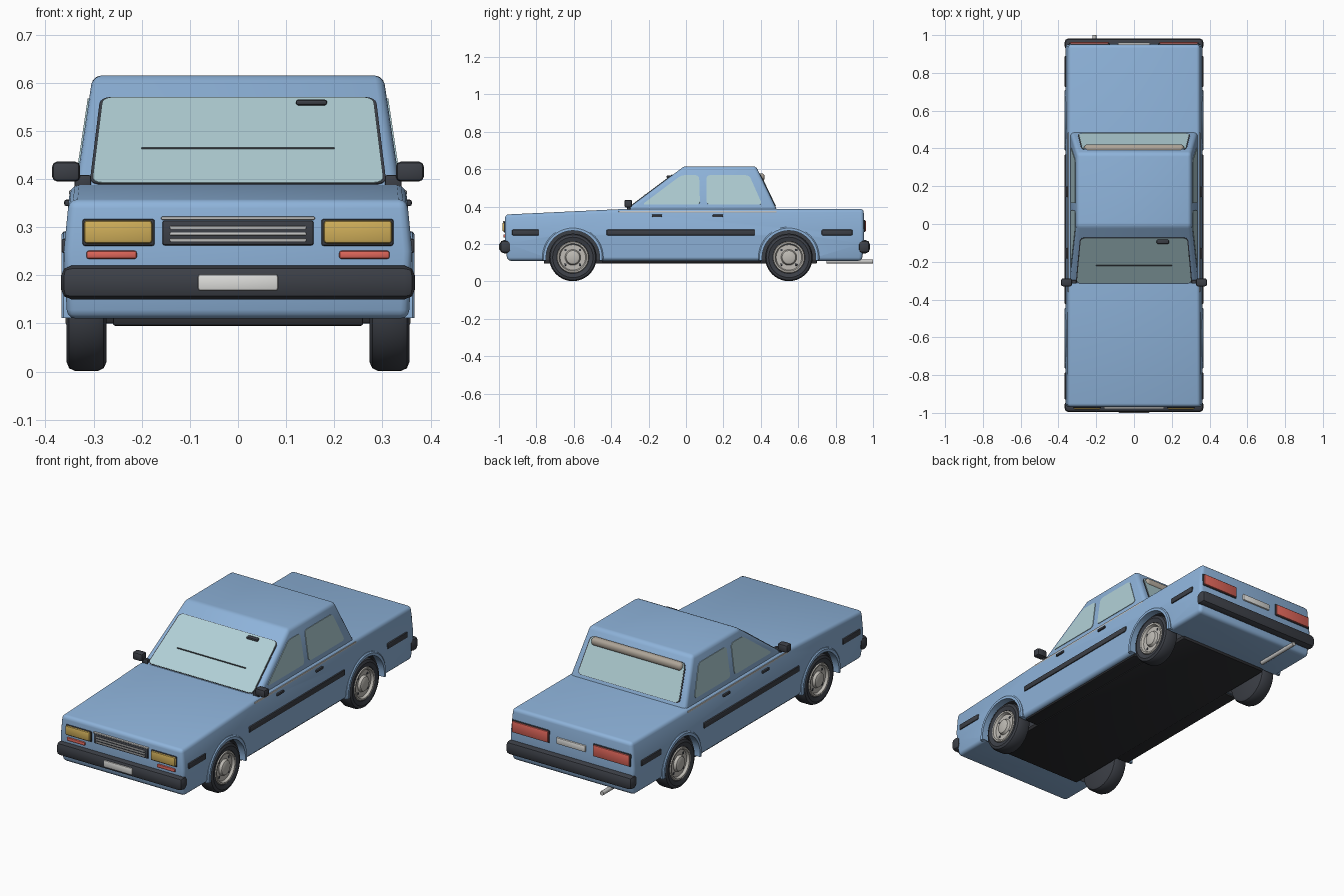
import bpy, bmesh, math
from mathutils import Vector

if "Cube" in bpy.data.objects:
    bpy.data.objects.remove(bpy.data.objects["Cube"])


def material(name, r, g, b):
    m = bpy.data.materials.new(name)
    m.diffuse_color = (r, g, b, 1)
    m.use_nodes = True
    m.node_tree.nodes["Principled BSDF"].inputs["Base Color"].default_value = m.diffuse_color
    return m


PAINT = material("blue paint", 0.27, 0.45, 0.70)
GLASS = material("pale glass", 0.44, 0.63, 0.67)
DARK = material("dark rubber", 0.045, 0.05, 0.062)
BLACK = material("black underside", 0.025, 0.026, 0.03)
AMBER = material("amber lamp", 0.62, 0.42, 0.10)
RED = material("red lamp", 0.72, 0.13, 0.10)
CHROME = material("chrome", 0.56, 0.56, 0.55)
WHITE = material("white plate", 0.72, 0.72, 0.70)
HUB = material("wheel grey", 0.52, 0.50, 0.46)
TAN = material("tan blind", 0.42, 0.37, 0.31)


def finish(bm, name, mat, angle=35):
    bmesh.ops.recalc_face_normals(bm, faces=bm.faces)
    me = bpy.data.meshes.new(name)
    bm.to_mesh(me)
    bm.free()
    me.materials.append(mat)
    me.shade_smooth()
    me.set_sharp_from_angle(angle=math.radians(angle))
    ob = bpy.data.objects.new(name, me)
    bpy.context.collection.objects.link(ob)
    return ob


def bevel_sharp(bm, width, segments):
    edges = [e for e in bm.edges if e.is_manifold and e.calc_face_angle() > 0.5]
    bmesh.ops.bevel(bm, geom=edges, offset=width, segments=segments,
                    profile=0.5, affect='EDGES', clamp_overlap=True)


def box(name, mat, x, y, z, bevel=0.0, segments=2):
    """Box from (min, max) pairs."""
    bm = bmesh.new()
    bmesh.ops.create_cube(bm, size=1)
    for v in bm.verts:
        v.co = Vector(((r[0] + r[1]) / 2 + c * (r[1] - r[0]))
                      for r, c in zip((x, y, z), v.co))
    if bevel:
        bevel_sharp(bm, bevel, segments)
    return finish(bm, name, mat)


def side_box(name, mat, s, x, y, z, bevel=0.0):
    return box(name, mat, sorted((s * x[0], s * x[1])), y, z, bevel)


def plate(name, mat, pts, thick, radius, grow=0.0):
    """Thin rounded panel centred on the plane of its corner points."""
    pts = [Vector(p) for p in pts]
    c = sum(pts, Vector()) / len(pts)
    pts = [p + (p - c).normalized() * grow for p in pts]
    bm = bmesh.new()
    bm.faces.new([bm.verts.new(p) for p in pts])
    bmesh.ops.bevel(bm, geom=bm.verts[:], offset=radius, segments=4,
                    profile=0.5, affect='VERTICES')
    bm.normal_update()
    f = bm.faces[:][0]
    n = f.normal.copy()
    for v in bm.verts:
        v.co -= n * thick / 2
    ext = bmesh.ops.extrude_face_region(bm, geom=[f], use_keep_orig=True)
    for v in ext["geom"]:
        if isinstance(v, bmesh.types.BMVert):
            v.co += n * thick
    return finish(bm, name, mat)


def lathe(name, mat, profile, y, z, s=1, a0=0, a1=360, steps=40, closed=False):
    """Spin (radius, x) points about an axle parallel to x."""
    bm = bmesh.new()
    full = a1 - a0 == 360
    rings = []
    for i in range(steps if full else steps + 1):
        a = math.radians(a0 + (a1 - a0) * i / steps)
        rings.append([bm.verts.new((s * x, y + r * math.cos(a), z + r * math.sin(a)))
                      for r, x in profile])
    n = len(profile)
    for i in range(steps):
        p, q = rings[i], rings[(i + 1) % len(rings)]
        for j in range(n if closed else n - 1):
            k = (j + 1) % n
            bm.faces.new((p[j], p[k], q[k], q[j]))
    if closed and not full:
        bm.faces.new(rings[0])
        bm.faces.new(rings[-1])
    bmesh.ops.remove_doubles(bm, verts=bm.verts, dist=1e-5)
    return finish(bm, name, mat)


AXLES = {"front": -0.605, "rear": 0.55}
AXLE_Z = 0.128

# Lower body: side profile extruded across, fuller at the waist
outline = [(-0.955, 0.11), (-0.968, 0.2), (-0.968, 0.357), (-0.33, 0.387),
           (0.95, 0.387), (0.953, 0.2), (0.94, 0.11)]
bm = bmesh.new()
left = [bm.verts.new((-1, y, z)) for y, z in outline]
right = [bm.verts.new((1, y, z)) for y, z in outline]
bm.faces.new(left)
bm.faces.new(right)
for i in range(len(outline)):
    j = (i + 1) % len(outline)
    bm.faces.new((left[i], left[j], right[j], right[i]))
bmesh.ops.bisect_plane(bm, geom=bm.verts[:] + bm.edges[:] + bm.faces[:],
                       plane_co=(0, 0, 0.25), plane_no=(0, 0, 1))
for v in bm.verts:
    d = v.co.z - 0.25
    v.co.x *= 0.362 - (0.10 * d if d > 0 else -0.05 * d)
bmesh.ops.recalc_face_normals(bm, faces=bm.faces)
bevel_sharp(bm, 0.018, 3)
body = finish(bm, "body", PAINT)
body.data.materials.append(DARK)

# Wheel wells cut into the body, then lined dark
for y in AXLES.values():
    for s in (-1, 1):
        cutter = lathe("well_cutter", DARK, [(0, 0.25), (0.145, 0.25), (0.145, 0.5), (0, 0.5)],
                       y, AXLE_Z, s)
        mod = body.modifiers.new("well", 'BOOLEAN')
        mod.operation = 'DIFFERENCE'
        mod.solver = 'EXACT'
        mod.object = cutter
        bpy.context.view_layer.objects.active = body
        bpy.ops.object.modifier_apply(modifier=mod.name)
        bpy.data.objects.remove(cutter)
for p in body.data.polygons:
    near = min(math.hypot(p.center.y - y, p.center.z - AXLE_Z) for y in AXLES.values())
    p.material_index = 1 if near < 0.147 and abs(p.center.x) < 0.345 else 0
body.data.set_sharp_from_angle(angle=math.radians(35))


# Cabin: tapered block; helpers give its sloping planes
def side_x(z):
    return 0.338 - 0.15 * (z - 0.375)


def front_y(z):
    return -0.33 + (z - 0.375) / 0.75


def back_y(z):
    return 0.49 - 0.48 * (z - 0.375)


bm = bmesh.new()
bmesh.ops.create_cube(bm, size=2)
for v in bm.verts:
    z = 0.615 if v.co.z > 0 else 0.355
    v.co = (v.co.x * side_x(z), front_y(z) if v.co.y < 0 else back_y(z), z)
bevel_sharp(bm, 0.018, 3)
finish(bm, "cabin", PAINT)

# Windscreen and rear window, each on a dark seal
for name, fy, z0, z1, w0, w1 in (("windscreen", front_y, 0.39, 0.567, 0.303, 0.281),
                                 ("rear_window", back_y, 0.402, 0.575, 0.293, 0.272)):
    pts = [(-w0, fy(z0), z0), (w0, fy(z0), z0), (w1, fy(z1), z1), (-w1, fy(z1), z1)]
    plate(name + "_seal", DARK, pts, 0.004, 0.022, 0.006)
    plate(name, GLASS, pts, 0.008, 0.02)
box("wiper", DARK, (-0.2, 0.2), (-0.222, -0.208), (0.462, 0.465))
box("interior_mirror", DARK, (0.12, 0.185), (-0.105, -0.075), (0.553, 0.565), 0.005)
box("rear_blind", TAN, (-0.265, 0.265), (0.37, 0.421), (0.535, 0.577), 0.018, 4)

# Parts repeated on both sides
door_windows = {"front": [(-0.235, 0.41), (0.075, 0.41), (0.07, 0.567), (-0.025, 0.567)],
                "rear": [(0.11, 0.41), (0.408, 0.41), (0.338, 0.567), (0.11, 0.567)]}
for s, side in ((-1, "left"), (1, "right")):
    for name, pts in door_windows.items():
        plate(f"{name}_door_window_{side}", GLASS,
              [(s * side_x(z), y, z) for y, z in pts], 0.006, 0.018)
    side_box("belt_trim_" + side, CHROME, s, (0.325, 0.351), (-0.36, 0.485), (0.367, 0.377), 0.003)
    for y in (-0.155, 0.17):
        side_box("door_handle_" + side, DARK, s, (0.34, 0.361), (y - 0.028, y + 0.028),
                 (0.344, 0.357), 0.004)
    for y in ((-0.425, 0.37), (-0.93, -0.785), (0.725, 0.89)):
        side_box("rub_strip_" + side, DARK, s, (0.35, 0.367), y, (0.246, 0.276), 0.005)
    side_box("mirror_" + side, DARK, s, (0.328, 0.386), (-0.33, -0.288), (0.395, 0.436), 0.01)
    side_box("mirror_arm_" + side, DARK, s, (0.305, 0.34), (-0.315, -0.297), (0.38, 0.408), 0.004)
    # Lamps
    side_box("headlamp_frame_" + side, DARK, s, (0.173, 0.323), (-0.974, -0.94), (0.261, 0.317), 0.005)
    side_box("headlamp_" + side, AMBER, s, (0.178, 0.32), (-0.982, -0.94), (0.266, 0.314), 0.007)
    side_box("indicator_" + side, RED, s, (0.21, 0.315), (-0.977, -0.94), (0.234, 0.251), 0.005)
    side_box("tail_lamp_frame_" + side, DARK, s, (0.127, 0.346), (0.93, 0.957), (0.262, 0.329), 0.005)
    side_box("tail_lamp_" + side, RED, s, (0.131, 0.342), (0.93, 0.963), (0.266, 0.325), 0.007)
    # Wheels and arch lips
    for end, y in AXLES.items():
        tag = f"_{end}_{side}"
        lathe("arch_lip" + tag, PAINT, [(0.143, 0.33), (0.163, 0.33), (0.163, 0.362),
                                        (0.157, 0.367), (0.143, 0.367)],
              y, AXLE_Z, s, -6, 186, 28, True)
        lathe("tyre" + tag, DARK, [(0, 0.335), (0.08, 0.335), (0.086, 0.35), (0.108, 0.356),
                                   (0.121, 0.351), (0.127, 0.338), (0.127, 0.291), (0.121, 0.279),
                                   (0.108, 0.273), (0, 0.273)], y, AXLE_Z, s)
        lathe("rim" + tag, HUB, [(0.086, 0.345), (0.082, 0.354), (0.074, 0.354), (0.068, 0.341),
                                 (0.042, 0.341), (0.036, 0.354), (0.028, 0.358), (0, 0.358)],
              y, AXLE_Z, s)
        for k in range(4):
            a = math.radians(45 + 90 * k)
            by, bz = y + 0.055 * math.cos(a), AXLE_Z + 0.055 * math.sin(a)
            side_box("rim_slot" + tag, DARK, s, (0.335, 0.344), (by - 0.006, by + 0.006),
                     (bz - 0.006, bz + 0.006), 0.003)

# Grille
box("grille", DARK, (-0.157, 0.157), (-0.975, -0.94), (0.262, 0.314), 0.005)
for z in (0.273, 0.286, 0.299):
    box("grille_bar", CHROME, (-0.142, 0.142), (-0.979, -0.96), (z - 0.003, z + 0.003), 0.002)
box("grille_top_trim", CHROME, (-0.16, 0.16), (-0.979, -0.95), (0.315, 0.322), 0.003)

# Bumpers with pointed ends, and number plates
for name, y in (("front_bumper", (-0.996, -0.935)), ("rear_bumper", (0.92, 0.983))):
    bm = bmesh.new()
    bmesh.ops.create_cube(bm, size=1)
    for v in bm.verts:
        v.co = (v.co.x * 0.736, sum(y) / 2 + v.co.y * (y[1] - y[0]), 0.185 + v.co.z * 0.07)
    bevel_sharp(bm, 0.022, 2)
    finish(bm, name, DARK)
box("front_plate", WHITE, (-0.083, 0.083), (-1.0, -0.98), (0.168, 0.202), 0.005)
box("rear_plate", WHITE, (-0.085, 0.085), (0.93, 0.96), (0.272, 0.306), 0.005)

# Underside
box("undertray", BLACK, (-0.26, 0.26), (-0.76, 0.7), (0.095, 0.118), 0.005)
for s in (-1, 1):
    side_box("sill", BLACK, s, (0.25, 0.335), (-0.45, 0.4), (0.1, 0.118), 0.004)
bm = bmesh.new()
bmesh.ops.create_cone(bm, cap_ends=True, segments=16, radius1=0.011, radius2=0.011, depth=0.25)
for v in bm.verts:
    v.co = (-0.21 + v.co.x, 0.875 + v.co.z, 0.106 + v.co.y)
finish(bm, "exhaust_pipe", CHROME)
